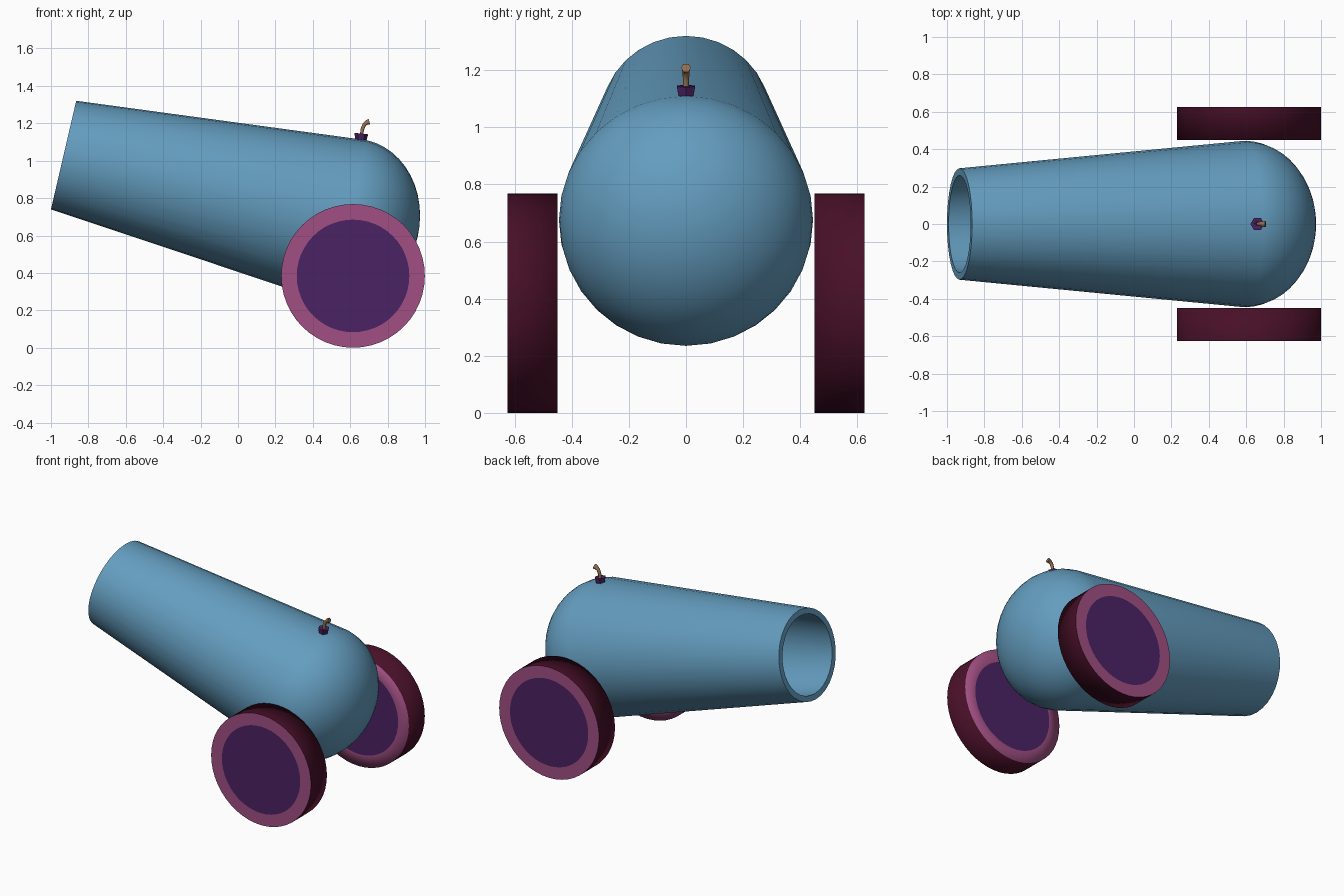
import bpy, bmesh, math
from mathutils import Matrix, Vector

if "Cube" in bpy.data.objects:
    bpy.data.objects.remove(bpy.data.objects["Cube"])


def material(name, rgb):
    m = bpy.data.materials.new(name)
    m.diffuse_color = (*rgb, 1)
    m.use_nodes = True
    m.node_tree.nodes["Principled BSDF"].inputs["Base Color"].default_value = m.diffuse_color
    return m


BLUE = material("steel blue", (0.127, 0.337, 0.523))
PINK = material("wheel pink", (0.352, 0.078, 0.223))
PURPLE = material("hub purple", (0.070, 0.016, 0.127))
MAROON = material("tread maroon", (0.065, 0.005, 0.021))
TAN = material("fuse tan", (0.305, 0.165, 0.08))


def lathe(name, profile, sides, matrix, mats, bands=None, smooth=True):
    """Revolve (height, radius) points about local z; bands = material per strip."""
    bm = bmesh.new()
    rings = []
    for h, r in profile:
        if r < 1e-6:
            rings.append([bm.verts.new((0, 0, h))])
        else:
            rings.append([bm.verts.new((r * math.cos(2 * math.pi * i / sides),
                                        r * math.sin(2 * math.pi * i / sides), h))
                          for i in range(sides)])
    for k, (a, b) in enumerate(zip(rings, rings[1:])):
        for i in range(sides):
            j = (i + 1) % sides
            vs = [a[i % len(a)], a[j % len(a)], b[j % len(b)], b[i % len(b)]]
            f = bm.faces.new(list(dict.fromkeys(vs)))
            f.material_index = bands[k] if bands else 0
            f.smooth = smooth
    bmesh.ops.recalc_face_normals(bm, faces=bm.faces)
    mesh = bpy.data.meshes.new(name)
    bm.to_mesh(mesh)
    bm.free()
    for m in mats:
        mesh.materials.append(m)
    obj = bpy.data.objects.new(name, mesh)
    obj.matrix_world = matrix
    bpy.context.collection.objects.link(obj)
    return obj


def sharpen(obj, test):
    for e in obj.data.edges:
        a, b = (obj.data.vertices[v].co for v in e.vertices)
        e.use_edge_sharp = test(a, b)


# Barrel: hollow tapered tube with a domed breech, tilted muzzle-up
L, R, D, M, T = 1.563, 0.445, 0.38, 0.298, 0.038
N = 12
arc = [i * math.pi / 2 / N for i in range(N + 1)]
outer = [(L + D * math.sin(t), R * math.cos(t)) for t in reversed(arc)]
inner = [(L + (D - T) * math.sin(t), (R - T) * math.cos(t)) for t in arc]
profile = outer + [(0, M), (0, M - T)] + inner
tilt = Matrix.Translation((-0.9325, 0, 1.03)) @ Matrix.Rotation(math.radians(103.1), 4, 'Y')
barrel = lathe("barrel", profile, 32, tilt, [BLUE])
sharpen(barrel, lambda a, b: abs(a.z) < 1e-5 and abs(b.z) < 1e-5)

# Wheels: dark tread, pink rim and purple hub on both faces
W, WR, HR = 0.175, 0.384, 0.301
for side, label in ((-1, "front"), (1, "back")):
    place = (Matrix.Translation((0.615, side * 0.45, 0.384))
             @ Matrix.Rotation(-side * math.pi / 2, 4, 'X'))
    wheel = lathe(label + "_wheel",
                  [(0, 0), (0, HR), (0, WR), (W, WR), (W, HR), (W, 0)], 48, place,
                  [MAROON, PINK, PURPLE], [2, 1, 0, 1, 2])
    # crisp outer rim, softened inner rim
    sharpen(wheel, lambda a, b: all(abs(v.z - W) < 1e-5 and v.xy.length > 0.35
                                    for v in (a, b)))

# Fuse socket: small flared hexagonal cup
lathe("fuse_socket", [(-0.02, 0), (-0.02, 0.026), (0.036, 0.037), (0.036, 0.022),
                      (0.026, 0.0)], 6,
      Matrix.Translation((0.656, 0, 1.109)) @ Matrix.Rotation(math.radians(6), 4, 'Y'),
      [PURPLE], smooth=False)

# Fuse: bent cord with a flared end
curve = bpy.data.curves.new("fuse", 'CURVE')
curve.dimensions = '3D'
curve.bevel_depth = 0.012
curve.bevel_resolution = 1
curve.use_fill_caps = True
points = [(0.660, 1.125, 0.9), (0.664, 1.165, 0.9), (0.674, 1.192, 1.0),
          (0.690, 1.205, 1.2), (0.703, 1.208, 1.45)]
spline = curve.splines.new('POLY')
spline.points.add(len(points) - 1)
for p, (x, z, r) in zip(spline.points, points):
    p.co = (x, 0, z, 1)
    p.radius = r
curve.materials.append(TAN)
fuse = bpy.data.objects.new("fuse", curve)
bpy.context.collection.objects.link(fuse)
